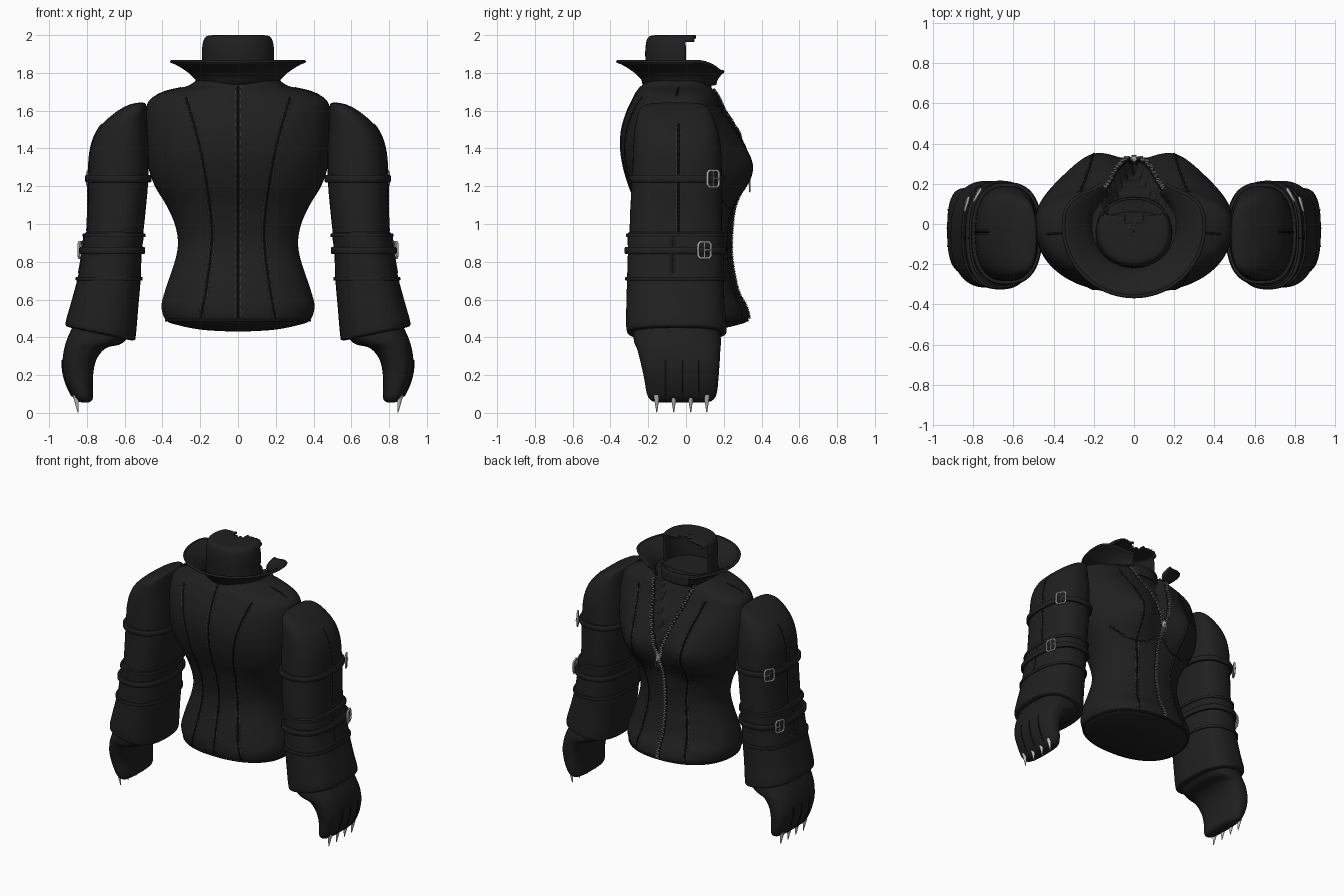
import bpy, bmesh, math
from mathutils import Vector, Matrix
from mathutils.bvhtree import BVHTree

if "Cube" in bpy.data.objects:
    bpy.data.objects.remove(bpy.data.objects["Cube"])


def material(name, r, g, b):
    m = bpy.data.materials.new(name)
    m.use_nodes = True
    m.diffuse_color = (r, g, b, 1)
    m.node_tree.nodes["Principled BSDF"].inputs["Base Color"].default_value = (r, g, b, 1)
    return m


CLOTH = material("black cloth", .014, .014, .014)
TRIM = material("dark trim", .007, .007, .007)
STITCH = material("grey stitching", .07, .07, .075)
SILVER = material("silver metal", .4, .4, .4)
CLAW = material("pale claw", .55, .53, .5)


def smooth(keys, steps):
    """Catmull-Rom interpolation through tuples of numbers."""
    out, last = [], len(keys) - 1
    for i in range(last):
        a, b, c, d = (keys[max(0, min(last, i + k))] for k in (-1, 0, 1, 2))
        for s in range(steps):
            t = s / steps
            out.append(tuple(q + .5 * t * (r - p + t * (2 * p - 5 * q + 4 * r - u
                       + t * (3 * (q - r) + u - p))) for p, q, r, u in zip(a, b, c, d)))
    return out + [keys[-1]]


def unit_ring(count, power):
    def f(v):
        return math.copysign(abs(v) ** (2 / power), v)
    angles = [math.tau * i / count for i in range(count)]
    return [(f(math.cos(a)), f(math.sin(a))) for a in angles]


def finish(name, bm, mat, angle=40):
    bmesh.ops.recalc_face_normals(bm, faces=bm.faces)
    tree = BVHTree.FromBMesh(bm)
    mesh = bpy.data.meshes.new(name)
    bm.to_mesh(mesh)
    bm.free()
    mesh.materials.append(mat)
    mesh.shade_smooth()
    mesh.set_sharp_from_angle(angle=math.radians(angle))
    ob = bpy.data.objects.new(name, mesh)
    bpy.context.collection.objects.link(ob)
    return ob, tree


def loft(name, rings, mat, closed=True, caps=True, keep=None):
    bm = bmesh.new()
    rows = [[bm.verts.new(p) for p in ring] for ring in rings]
    n = len(rows[0])
    for a, b in zip(rows, rows[1:]):
        for i in range(n if closed else n - 1):
            j = (i + 1) % n
            bm.faces.new((a[i], a[j], b[j], b[i]))
    if caps:
        bm.faces.new(rows[0])
        bm.faces.new(rows[-1])
    if keep:
        bad = [f for f in bm.faces if not keep(f.calc_center_median())]
        bmesh.ops.delete(bm, geom=bad, context='FACES')
    return finish(name, bm, mat)


def tube(name, lines, radius, mat, cyclic=False):
    cu = bpy.data.curves.new(name, 'CURVE')
    cu.dimensions = '3D'
    cu.bevel_depth, cu.bevel_resolution, cu.use_fill_caps = radius, 1, True
    for line in lines:
        sp = cu.splines.new('POLY')
        sp.points.add(len(line) - 1)
        for p, q in zip(sp.points, line):
            p.co = (*q, 1)
        sp.use_cyclic_u = cyclic
    cu.materials.append(mat)
    ob = bpy.data.objects.new(name, cu)
    bpy.context.collection.objects.link(ob)
    return ob


def project(tree, pts, d):
    """Drop 2D points on a surface along direction d."""
    out, d = [], Vector(d)
    for u, v in pts:
        o = Vector((u, 0, v)) if d.y else Vector((0, u, v)) if d.x else Vector((u, v, 0))
        loc = tree.ray_cast(o - 3 * d, d)[0]
        if loc:
            out.append(loc)
    return out


def seam(name, tree, keys, d, gap=.012, radius=.005):
    pts = smooth(keys, 12)
    made = [tube(name, [project(tree, pts, d)], radius, TRIM)]
    dashes = []
    for s in (-gap, gap):
        row = project(tree, [(u + s, v) for u, v in smooth(keys, 16)], d)
        dashes += [row[i:i + 2] for i in range(0, len(row) - 1, 2)]
    return made + [tube(name + "_stitches", dashes, .0025, STITCH)]


# Torso: height, half width, back depth, front depth
body = [(.43, .02, .02, .02), (.44, .19, .13, .15), (.465, .32, .23, .27), (.49, .38, .27, .325),
        (.56, .405, .28, .315), (.65, .385, .265, .27), (.8, .335, .23, .24), (.9, .318, .22, .235),
        (1, .335, .235, .24), (1.1, .38, .26, .25), (1.2, .44, .3, .28), (1.3, .475, .33, .295),
        (1.4, .49, .345, .285), (1.5, .492, .34, .26), (1.6, .488, .31, .205), (1.66, .465, .28, .18),
        (1.7, .39, .26, .16), (1.73, .27, .235, .145), (1.765, .215, .215, .13)]


def torso_point(z, w, back, front, c, s):
    x, y = w * c, s * (front if s > 0 else back)
    if s > 0:
        # bust swelling and the open neckline recess
        bust = sum(math.exp(-((x - m) / .15) ** 2 - ((z - 1.29) / .17) ** 2) for m in (-.2, .2))
        y += .075 * bust * min(1, s * 2)
        inside = .3 * (z - 1.23) - abs(x)
        if inside > 0:
            y = max(.02, y - .07 * min(1, inside / .025))
    return (x, y, z)


_, torso = loft("torso", [[torso_point(*k, c, s) for c, s in unit_ring(144, 2.25)]
                          for k in smooth(body, 7)], CLOTH)
hem = [torso_point(*body[3], c, s) for c, s in unit_ring(64, 2.25)]
tube("hem_trim", [hem], .008, TRIM, True)

# Torso seams
FRONT, BACK = (0, -1, 0), (0, 1, 0)
seam("center_back_seam", torso, [(0, 1.73), (0, 1.4), (0, 1.1), (0, .8), (0, .5)], BACK)
for m, side in ((1, "left"), (-1, "right")):
    def flip(pts):
        return [(m * u, v) for u, v in pts]
    seam(side + "_back_seam", torso, flip([(.275, 1.67), (.2, 1.4), (.15, 1.1), (.14, .9),
                                           (.17, .65), (.2, .5)]), BACK)
    seam(side + "_bust_seam", torso, flip([(.27, 1.65), (.22, 1.45), (.2, 1.3), (.18, 1.1),
                                           (.15, .9), (.18, .65), (.2, .51)]), FRONT)
    seam(side + "_under_bust_seam", torso, flip([(.03, 1.15), (.12, 1.09), (.24, 1.09), (.36, 1.16)]),
         FRONT, .008, .004)
    seam(side + "_shoulder_seam", torso, flip([(.3, -.04), (.36, -.045), (.43, -.05)]), (0, 0, -1))


# Zipper
def zipper(name, keys):
    pts = project(torso, smooth(keys, 20), FRONT)
    tube(name + "_tape", [pts], .012, TRIM)
    teeth = []
    for i, p in enumerate(pts):
        q = p + Vector((.004 if i % 2 else -.004, .011, 0))
        teeth.append([q - Vector((.009, 0, 0)), q + Vector((.009, 0, 0))])
    tube(name + "_teeth", teeth, .0045, SILVER)


zipper("closed_zipper", [(0, .5), (0, .75), (0, 1), (0, 1.23)])
for m, side in ((1, "left"), (-1, "right")):
    zipper(side + "_open_zipper", [(m * .008, 1.235), (m * .075, 1.45), (m * .16, 1.71)])
top = project(torso, [(0, 1.23)], FRONT)[0] + Vector((0, .018, 0))
tube("zipper_slider", [[top + Vector((0, 0, .025)), top - Vector((0, 0, .02))]], .016, SILVER)
tube("zipper_pull", [[top + Vector((x, .012, z)) for x, z in
                      ((-.007, 0), (.007, 0), (.011, -.06), (-.011, -.06))]], .004, SILVER, True)

# Collar: an open flared band
rows = []
for i in range(61):
    a = math.radians(38 + 284 * i / 60)
    e = min(1, min(i, 60 - i) / 9)
    e = e * e * (3 - 2 * e)
    flare, lift = .05 + .09 * e, .06 + .055 * e
    rows.append([((.21 + flare * f) * math.sin(a), (.21 + flare * f) * math.cos(a) - .01, 1.745 + lift * g)
                 for f, g in ((0, -.15), (.06, .2), (.3, .5), (.6, .76), (.85, .93), (1, 1))])
collar, _ = loft("collar", rows, CLOTH, closed=False, caps=False)
mod = collar.modifiers.new("thickness", 'SOLIDIFY')
mod.thickness, mod.offset = .016, 0
tube("collar_edge", [[r[-1] for r in rows]], .01, CLOTH)

# Neck: a hollow back shell with an open face
neck_keys = [(1.7, 1), (1.8, .98), (1.9, 1), (1.95, .98), (1.98, .93), (1.992, .82), (1.994, .5), (1.994, .02)]
neck, _ = loft("neck", [[(.185 * k * c, .17 * k * s - .04, z) for c, s in unit_ring(64, 2.2)]
                        for z, k in smooth(neck_keys, 5)], CLOTH, caps=False,
               keep=lambda p: p.z < 1.78 or p.y < (.045 if p.z > 1.965 and abs(p.x) > .045 else 0))
mod = neck.modifiers.new("thickness", 'SOLIDIFY')
mod.thickness, mod.offset = .012, 0

# Arm sections: outer x and z, inner x and z, back y, front y
upper = [(.53, 1.642, .5, 1.642, -.13, .03), (.58, 1.63, .488, 1.635, -.21, .09),
         (.65, 1.59, .482, 1.6, -.25, .13), (.735, 1.51, .48, 1.51, -.27, .165),
         (.78, 1.4, .475, 1.4, -.28, .185), (.793, 1.24, .475, 1.24, -.285, .19),
         (.795, 1.08, .488, 1.08, -.295, .19), (.802, .92, .505, .92, -.3, .19)]
lower = [(.79, .96, .515, .955, -.29, .18), (.813, .945, .498, .945, -.308, .198),
         (.825, .85, .51, .85, -.308, .198), (.85, .71, .515, .71, -.312, .2),
         (.885, .58, .528, .56, -.316, .205), (.912, .48, .54, .42, -.316, .215),
         (.9, .455, .55, .385, -.3, .205), (.86, .45, .6, .39, -.25, .15)]
hand_keys = [(.87, .47, .57, .41, -.28, .18), (.905, .39, .62, .365, -.275, .185),
             (.922, .33, .7, .342, -.258, .182), (.93, .25, .75, .28, -.24, .178),
             (.918, .18, .768, .19, -.222, .172), (.895, .12, .767, .11, -.21, .165),
             (.872, .08, .77, .072, -.195, .15), (.845, .06, .79, .056, -.16, .115),
             (.82, .055, .815, .055, -.05, .0)]


def section(key, power=2.5, grow=0, dz=0):
    xo, zo, xi, zi, y0, y1 = key
    return [((xo + xi) / 2 + c * ((xo - xi) / 2 + grow), (y0 + y1) / 2 + s * ((y1 - y0) / 2 + grow),
             (zo + zi) / 2 + c * (zo - zi) / 2 + dz) for c, s in unit_ring(56, power)]


parts, IN = [], (-1, 0, 0)
sleeve, up_tree = loft("left_upper_sleeve", [section(k) for k in smooth(upper, 6)], CLOTH)
cuff, low_tree = loft("left_lower_sleeve", [section(k) for k in smooth(lower, 6)], CLOTH)
hand, hand_tree = loft("left_hand", [section(k, 2.7) for k in smooth(hand_keys, 6)], CLOTH)
parts += [sleeve, cuff, hand]

# Straps around the sleeves
for name, keys, z, h, grow in (("upper_strap", upper, 1.24, .019, .018), ("lower_strap", lower, .86, .019, .018),
                               ("cuff_band", lower, .715, .01, .01), ("elbow_band", lower, .94, .01, .008)):
    k = min(smooth(keys, 12), key=lambda r: abs((r[1] + r[3]) / 2 - z))
    rim = [(-1, -.01), (-1, grow * .7), (-.6, grow), (.6, grow), (1, grow * .7), (1, -.01)]
    parts.append(loft("left_" + name, [section(k, grow=g, dz=f * h) for f, g in rim], CLOTH, caps=False)[0])

# Buckles
for name, tree, y, z in (("upper_buckle", up_tree, .13, 1.24), ("lower_buckle", low_tree, .09, .862)):
    loc, normal = tree.ray_cast(Vector((3, y, z)), Vector(IN))[:2]
    normal.z = 0
    normal.normalize()
    across = Vector((-normal.y, normal.x, 0))

    def on(u, v, lift=.028):
        return loc + normal * lift + across * u + Vector((0, 0, v))
    frame = [on(u, v) for u, v in ((-.035, -.03), (-.025, -.043), (.025, -.043), (.035, -.03),
                                   (.035, .03), (.025, .043), (-.025, .043), (-.035, .03))]
    parts.append(tube("left_" + name, [frame], .007, SILVER, True))
    parts.append(tube("left_" + name + "_prong", [[on(0, -.04), on(0, .04)], [on(0, 0, .034), on(.037, 0, .034)]],
                      .005, SILVER))

# Sleeve seams, finger creases and claws
parts += seam("left_sleeve_seam", up_tree, [(-.04, 1.53), (-.04, 1.3), (-.04, 1.1), (-.04, .96)], IN, .009)
parts += seam("left_cuff_seam", low_tree, [(-.07, .94), (-.07, .84), (-.07, .74)], IN, .009)
for i, y in enumerate((-.11, -.02, .07)):
    crease = project(hand_tree, smooth([(y, .28), (y, .18), (y, .09)], 6), IN)
    parts.append(tube("left_finger_crease_%d" % (i + 1), [crease], .005, TRIM))
for i, y in enumerate((-.155, -.065, .025, .11)):
    bm = bmesh.new()
    bmesh.ops.create_cone(bm, cap_ends=True, segments=12, radius1=.002, radius2=.017, depth=.095,
                          matrix=Matrix.Translation((.853, y, .05)) @ Matrix.Rotation(.12, 4, 'Y'))
    parts.append(finish("left_claw_%d" % (i + 1), bm, CLAW)[0])

# Mirror the whole arm to the other side
for ob in parts:
    twin = ob.copy()
    twin.data = ob.data.copy()
    twin.name = ob.name.replace("left", "right")
    twin.data.transform(Matrix.Scale(-1, 4, (1, 0, 0)))
    if ob.type == 'MESH':
        twin.data.flip_normals()
    bpy.context.collection.objects.link(twin)
